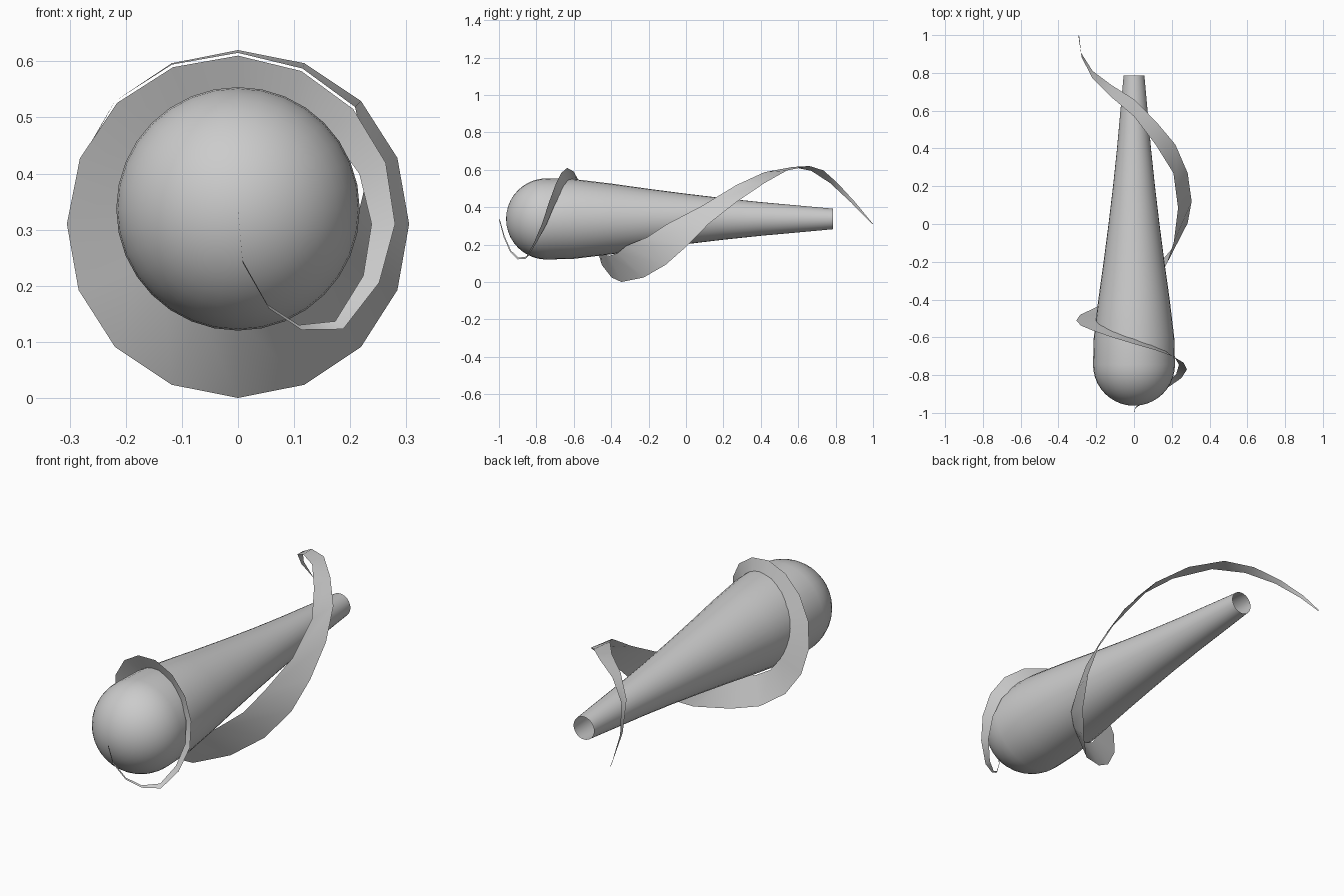
import bpy, bmesh, math

if "Cube" in bpy.data.objects:
    bpy.data.objects.remove(bpy.data.objects["Cube"])

BODY_Z, RIBBON_Z = 0.337, 0.31


def finish(bm, name, angle):
    me = bpy.data.meshes.new(name)
    bm.to_mesh(me)
    bm.free()
    ob = bpy.data.objects.new(name, me)
    bpy.context.collection.objects.link(ob)
    bpy.ops.object.select_all(action='DESELECT')
    ob.select_set(True)
    bpy.context.view_layer.objects.active = ob
    bpy.ops.object.shade_smooth_by_angle(angle=math.radians(angle))
    return ob


# Body: round nose running into a long tapering tail with an open end
def make_body(sides=32):
    nose = [(-0.745 - 0.217 * math.cos(a), 0.217 * math.sin(a))
            for a in (math.pi / 2 * i / 10 for i in range(1, 11))]
    tail = [(-0.6, 0.213), (-0.4, 0.189), (-0.2, 0.161), (0, 0.135),
            (0.2, 0.111), (0.4, 0.09), (0.6, 0.072), (0.785, 0.055)]
    bm = bmesh.new()
    rings = []
    for y, r in nose + tail:
        rings.append([bm.verts.new((r * math.cos(a), y, BODY_Z + r * math.sin(a)))
                      for a in (2 * math.pi * i / sides for i in range(sides))])
    tip = bm.verts.new((0, -0.962, BODY_Z))
    for i in range(sides):
        j = (i + 1) % sides
        bm.faces.new((tip, rings[0][i], rings[0][j]))
        for a, b in zip(rings, rings[1:]):
            bm.faces.new((a[i], b[i], b[j], a[j]))
    bmesh.ops.recalc_face_normals(bm, faces=bm.faces)
    finish(bm, "body", 40)


# Ribbon stations: turn angle, outer radius, outer y, inner radius, inner y
STATIONS = [
    (0, .295, 1.0, .29, .995), (45, .31, .81, .31, .77),
    (90, .31, .66, .305, .57), (135, .31, .42, .295, .27),
    (180, .305, .12, .21, -.10), (225, .31, -.11, .165, -.32),
    (270, .31, -.345, .17, -.41), (315, .31, -.45, .185, -.46),
    (360, .305, -.51, .19, -.495), (405, .305, -.565, .205, -.54),
    (450, .30, -.635, .22, -.60), (495, .29, -.70, .23, -.67),
    (540, .28, -.77, .238, -.745), (585, .265, -.86, .245, -.845),
    (599, .22, -.90, .21, -.895), (610, .16, -.94, .152, -.935),
    (623, .07, -.975, .065, -.97), (630, -.025, -1.0, -.024, -.995),
]


# Ribbon: flat strip spiralling round the body, pointed at both ends
def make_ribbon():
    rows = []
    for a, b in zip(STATIONS, STATIONS[1:]):
        rows.append(a)
        if b[0] - a[0] == 45:
            k = len(rows)
            rows.append(tuple((p + q) / 2 for p, q in zip(a, b)))
    rows.append(STATIONS[-1])
    bm = bmesh.new()
    prev = None
    for deg, ro, yo, ri, yi in rows:
        t = math.radians(180 - deg)
        pair = [bm.verts.new((r * math.cos(t), y, RIBBON_Z + r * math.sin(t)))
                for r, y in ((ro, yo), (ri, yi))]
        if prev:
            bm.faces.new((prev[0], prev[1], pair[1], pair[0]))
        prev = pair
    finish(bm, "spiral_ribbon", 60)


make_body()
make_ribbon()
